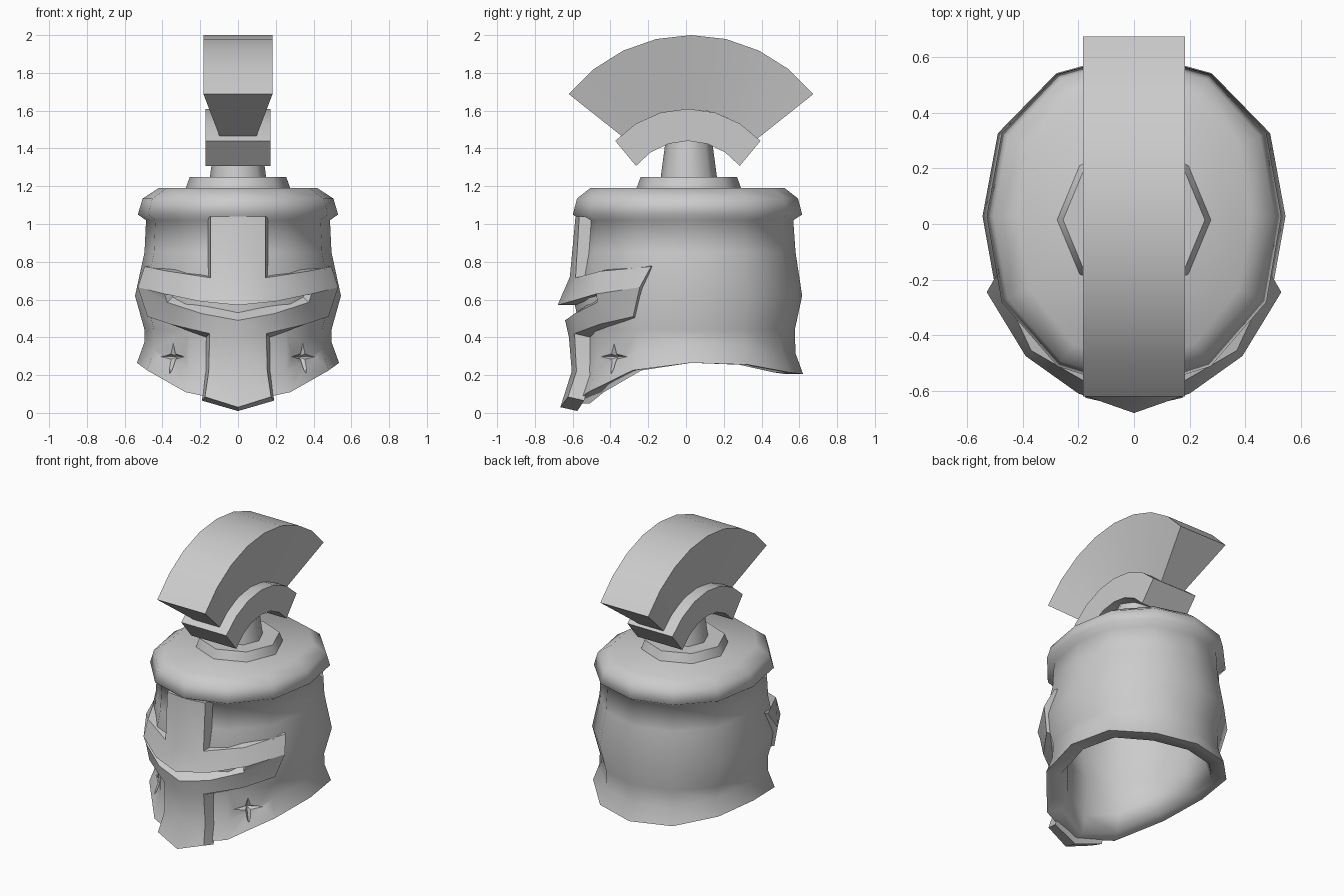
import bpy, bmesh
from math import sin, cos, pi, radians
from mathutils import Vector

old = bpy.data.objects.get("Cube")
if old:
    bpy.data.objects.remove(old, do_unlink=True)

steel = bpy.data.materials.new("grey_steel")
steel.use_nodes = True
grey = (0.6, 0.6, 0.6, 1)
steel.diffuse_color = grey
steel.node_tree.nodes["Principled BSDF"].inputs["Base Color"].default_value = grey


def make(name, verts, faces, recalc=True):
    me = bpy.data.meshes.new(name)
    me.from_pydata(verts, [], faces)
    if recalc:
        bm = bmesh.new()
        bm.from_mesh(me)
        bmesh.ops.recalc_face_normals(bm, faces=bm.faces)
        bm.to_mesh(me)
        bm.free()
    me.materials.append(steel)
    ob = bpy.data.objects.new(name, me)
    bpy.context.collection.objects.link(ob)
    return ob


def apply_modifiers(ob):
    bpy.ops.object.select_all(action='DESELECT')
    bpy.context.view_layer.objects.active = ob
    ob.select_set(True)
    bpy.ops.object.convert(target='MESH')


def finish(ob, angle):
    """Apply modifiers, then smooth with sharp edges kept."""
    apply_modifiers(ob)
    bpy.ops.object.shade_smooth_by_angle(angle=radians(angle))


def loft(rings, n):
    """Join rings of n points each with quads and cap both ends."""
    verts = [p for ring in rings for p in ring]
    faces = [(r * n + i, r * n + (i + 1) % n, (r + 1) * n + (i + 1) % n, (r + 1) * n + i)
             for r in range(len(rings) - 1) for i in range(n)]
    faces.append(tuple(range(n))[::-1])
    faces.append(tuple(range(len(verts) - n, len(verts))))
    return verts, faces


# Helmet shell: twelve-sided rings, down the outside to a wavy rim and up the inside
SIDES, CY, WALL = 12, 0.008, 0.095
rim_z = [.05, .11, .225, .265, .255, .215, .205]      # front to back
outside = [(1.19, .42, .515), (1.135, .505, .585), (1.05, .53, .607), (1.02, .487, .56),
           (.85, .495, .572), (.62, .545, .607), (.44, .495, .568)]


def ring(rx, ry, z=0, above_rim=None):
    points = []
    for i in range(SIDES):
        a = 2 * pi * i / SIDES
        full = 1 + .2 * (sin(a) * cos(a)) ** 2
        height = z if above_rim is None else rim_z[min(i, SIDES - i)] + above_rim
        points.append((rx * full * sin(a), CY + .02 * sin(a) ** 2 - ry * cos(a), height))
    return points


rings = [ring(rx, ry, z) for z, rx, ry in outside]
rings += [ring(.495, .572, above_rim=.11), ring(.535, .612, above_rim=0),
          ring(.535 - WALL, .612 - WALL, above_rim=0),
          ring(.495 - WALL, .572 - WALL, above_rim=.12)]
rings += [ring(rx - WALL, ry - WALL, z) for z, rx, ry in outside[:3:-1]]
rings.append(ring(.42, .49, 1.1))
shell = make("helmet_shell", *loft(rings, SIDES))
finish(shell, 80)

# Engraved four-pointed stars on both cheeks
for side in (1, -1):
    centre = Vector((side * .35, -.387, .298))
    out = Vector((side * .75, -.66, 0)).normalized()
    along = Vector((-out.y, out.x, 0))
    verts = []
    for k in range(8):
        r = .125 if k % 2 == 0 else .035
        verts.append(centre + out * .006 + along * r * cos(k * pi / 4)
                     + Vector((0, 0, r * .8 * sin(k * pi / 4))))
    verts += [centre + out * .1, centre - out * .045]
    cutter = make("star_cutter", verts,
                  [(k, (k + 1) % 8, apex) for k in range(8) for apex in (8, 9)])
    cutter.hide_render = True
    cut = shell.modifiers.new("star", 'BOOLEAN')
    cut.operation = 'DIFFERENCE'
    cut.solver = 'EXACT'
    cut.object = cutter
apply_modifiers(shell)
for ob in [o for o in bpy.data.objects if o.name.startswith("star_cutter")]:
    bpy.data.objects.remove(ob, do_unlink=True)
bm = bmesh.new()
bm.from_mesh(shell.data)
for edge in bm.edges:
    if any(not f.smooth for f in edge.link_faces):
        edge.smooth = False
bm.to_mesh(shell.data)
bm.free()

# Face plate: nose strip and brow band around the eye slit, one half mirrored
pts = {
    "top0": (0, -.585, 1.04), "top1": (.145, -.565, 1.04),
    "brow0": (0, -.615, .72), "brow1": (.145, -.585, .715),
    "brow2": (.37, -.455, .75), "brow3": (.495, -.185, .775),
    "lid0": (0, -.68, .57), "lid1": (.2, -.61, .59), "lid2": (.39, -.475, .63),
    "side": (.53, -.245, .665),
    "low0": (0, -.64, .49), "low1": (.19, -.59, .525), "low2": (.375, -.47, .585),
    "jaw0": (0, -.62, .4), "jaw1": (.15, -.59, .42),
    "jaw2": (.36, -.455, .47), "jaw3": (.48, -.28, .51),
    "chin0": (0, -.605, .22), "chin1": (.155, -.58, .22),
    "tip0": (0, -.665, .03), "tip1": (.175, -.625, .085),
}
names = list(pts)
quads = ["top0 brow0 brow1 top1", "brow0 lid0 lid1 brow1", "brow1 lid1 lid2 brow2",
         "brow2 lid2 side brow3", "lid2 low2 side", "low2 jaw2 jaw3 side",
         "low1 jaw1 jaw2 low2", "low0 jaw0 jaw1 low1", "jaw0 chin0 chin1 jaw1",
         "chin0 tip0 tip1 chin1"]
rise = {"brow": .015, "jaw": -.02, "low": .06, "tip": -.02}
strip = ("top1", "brow1", "jaw1", "chin1", "tip1")


def back_point(name):
    """Move a plate point into the shell, flaring the walls outward."""
    x, y, z = pts[name]
    inward = Vector((-x / .3, -y / .36, 0)).normalized() * .09
    flare = .045 if name in strip else 0
    return (x + inward.x + flare, y + inward.y, z + rise.get(name[:-1], 0))


count = len(names)
front = [tuple(names.index(n) for n in q.split()) for q in quads]
back = [tuple(i + count for i in reversed(f)) for f in front]
edges = {(f[i - 1], f[i]) for f in front for i in range(len(f))}
walls = [(b, a, a + count, b + count) for a, b in sorted(edges) if (b, a) not in edges
         and not (names[a].endswith("0") and names[b].endswith("0"))]
plate = make("face_plate", list(pts.values()) + [back_point(n) for n in names],
             front + back + walls, recalc=False)
plate.modifiers.new("mirror", 'MIRROR')
finish(plate, 30)


# Crest base and stem: eight-sided tapered plugs
def plug(name, z0, r0, z1, r1):
    rings = [[(r * cos(k * pi / 4), .015 + r * sin(k * pi / 4), z) for k in range(8)]
             for z, r in ((z0, r0), (z1, r1))]
    finish(make(name, *loft(rings, 8)), 50)


plug("crest_base", 1.18, .28, 1.25, .255)
plug("crest_stem", 1.24, .15, 1.5, .115)


# Crest holder and crest: arcs swept front to back
def arc(name, cy, cz, r_in, r_out, w_in, w_out, end_in, end_out, steps):
    rings = []
    for s in range(steps + 1):
        t = 2 * s / steps - 1
        a, b = radians(end_in) * t, radians(end_out) * t
        low = (cy + r_in * sin(a), cz + r_in * cos(a))
        high = (cy + r_out * sin(b), cz + r_out * cos(b))
        rings.append([(-w_in, *low), (w_in, *low), (w_out, *high), (-w_out, *high)])
    finish(make(name, *loft(rings, 4)), 30)


arc("crest_holder", .01, 1.089, .351, .521, .172, .172, 51.5, 47.6, 6)
arc("crest", .027, 1.171, .436, .829, .09, .183, 51.3, 51.4, 8)
